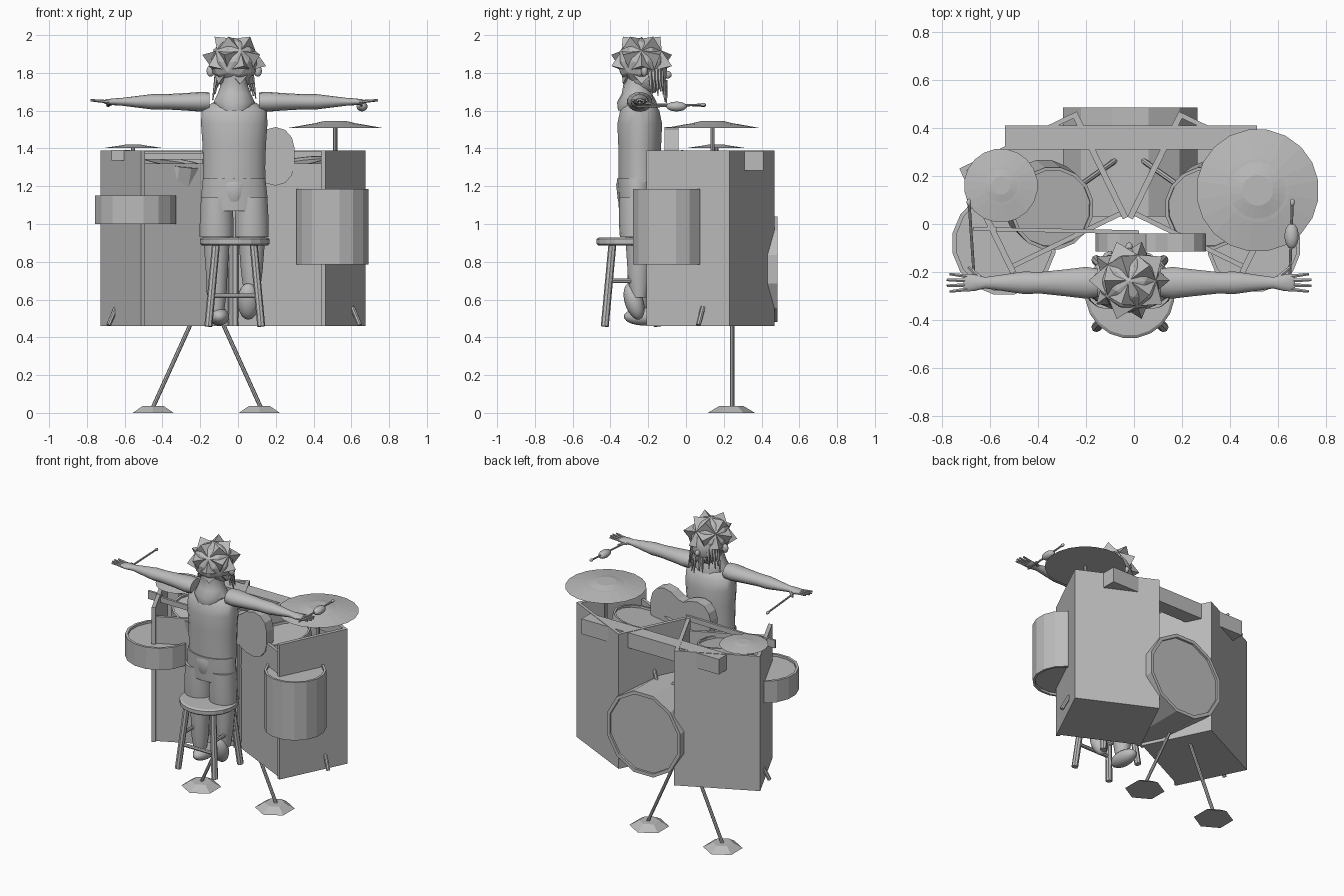
import bpy, bmesh, math, random
from mathutils import Vector

if "Cube" in bpy.data.objects:
    bpy.data.objects.remove(bpy.data.objects["Cube"])
random.seed(3)

grey = bpy.data.materials.new("plain grey")
grey.diffuse_color = (0.5, 0.5, 0.5, 1)
grey.use_nodes = True
grey.node_tree.nodes["Principled BSDF"].inputs["Base Color"].default_value = grey.diffuse_color
CX = -0.02  # symmetry plane of the set


def finish(name, bm, loc=(0, 0, 0), rot=(0, 0, 0), smooth=False):
    bmesh.ops.recalc_face_normals(bm, faces=bm.faces)
    for f in bm.faces:
        f.smooth = smooth
    if smooth:
        for e in bm.edges:
            e.smooth = len(e.link_faces) == 2 and e.calc_face_angle(0) < 0.8
    me = bpy.data.meshes.new(name)
    bm.to_mesh(me)
    bm.free()
    me.materials.append(grey)
    ob = bpy.data.objects.new(name, me)
    ob.location, ob.rotation_euler = loc, rot
    bpy.context.collection.objects.link(ob)
    return ob


def loft(name, rings, axis='Z', loc=(0, 0, 0), n=16, rot=(0, 0, 0), smooth=False):
    """Elliptic rings (t, ra, rb[, offset_a, offset_b]) strung along an axis."""
    bm = bmesh.new()
    loops = []
    for t, ra, rb, *o in rings:
        oa, ob = o if o else (0, 0)
        loop = []
        for i in range(n):
            w = 2 * math.pi * (i + 0.5) / n
            a, b = oa + ra * math.cos(w), ob + rb * math.sin(w)
            loop.append(bm.verts.new({'X': (t, a, b), 'Y': (a, t, b), 'Z': (a, b, t)}[axis]))
        loops.append(loop)
    for p, q in zip(loops, loops[1:]):
        for i in range(n):
            j = (i + 1) % n
            bm.faces.new((p[i], p[j], q[j], q[i]))
    bm.faces.new(loops[0])
    bm.faces.new(loops[-1])
    return finish(name, bm, loc, rot, smooth)


def box(name, size, loc, rot=(0, 0, 0)):
    bm = bmesh.new()
    bmesh.ops.create_cube(bm, size=1)
    bmesh.ops.scale(bm, vec=size, verts=bm.verts)
    return finish(name, bm, loc, rot)


def rod(name, p, q, r, r2=None, n=8):
    p, q = Vector(p), Vector(q)
    d = q - p
    bm = bmesh.new()
    bmesh.ops.create_cone(bm, cap_ends=True, segments=n, radius1=r,
                          radius2=r if r2 is None else r2, depth=d.length)
    return finish(name, bm, (p + q) / 2, d.to_track_quat('Z', 'Y').to_euler())


def ball(name, loc, size, rot=(0, 0, 0)):
    bm = bmesh.new()
    bmesh.ops.create_uvsphere(bm, u_segments=14, v_segments=9, radius=1)
    bmesh.ops.scale(bm, vec=size, verts=bm.verts)
    return finish(name, bm, loc, rot, True)


def drum(name, r, h, loc, axis='Z', n=16, rot=(0, 0, 0)):
    k = r * 0.92
    return loft(name, [(-h / 2 + .015, k, k), (-h / 2, k, k), (-h / 2, r, r), (h / 2, r, r),
                       (h / 2, k, k), (h / 2 - .015, k, k)], axis, loc, n, rot)


# Two open-topped cabinets, turned towards the player
for s, side in ((1, "right"), (-1, "left")):
    ang = -s * math.radians(26)
    c, sn = math.cos(ang), math.sin(ang)

    def part(name, size, u, v, z):
        u *= s
        box(side + "_cabinet_" + name, size,
            (-.026 + s * .35 + u * c - v * sn, .13 + u * sn + v * c, z), (0, 0, ang))
    part("bottom", (.535, .46, .02), 0, .01, .47)
    part("front", (.51, .02, .86), 0, -.218, .89)
    part("back", (.545, .02, .93), 0, .235, .925)
    part("inner_wall", (.025, .488, .93), -.26, 0, .925)
    part("outer_wall", (.025, .488, .93), .26, 0, .925)
    # tilted tom inside each cabinet, held from the bass drum
    drum(side + "_tom", .175, .26, (CX + s * .34, .08, 1.2), rot=(.12, s * -.15, 0))
    rod(side + "_tom_mount", (CX + s * .05, .27, 1.02), (CX + s * .22, .15, 1.24), .012)
    # splayed support leg with hexagonal foot
    rod(side + "_support_leg", (-.165 + s * .285, .245, .03), (-.165, .245, .66), .011)
    loft(side + "_support_foot", [(0, .125, .125), (.036, .065, .065)], loc=(-.168 + s * .281, .24, 0), n=6)
    # floor tom peg
    rod(side + "_peg", (CX + s * .665, .065, .465), (CX + s * .625, .09, .56), .013)

box("cross_bar", (1.05, .1, .105), (-.013, .36, 1.335))
drum("bass_drum", .29, .455, (-.015, .258, .76), 'Y', 12)
drum("floor_tom", .195, .40, (.5, -.09, .985))
drum("snare_drum", .218, .15, (-.542, -.08, 1.075))


# Cymbals on posts
def cymbal(name, x, y, z, r, h):
    loft(name, [(0, r, r), (h * .6, r * .52, r * .52), (h * .65, r * .46, r * .46),
                (h, r * .25, r * .25), (h, .01, .01)], loc=(x, y, z), n=20)
    rod(name + "_post", (x, y, 1.0), (x, y, z + h), .011)


cymbal("large_cymbal", .515, .14, 1.508, .256, .036)
cymbal("small_cymbal", -.555, .16, 1.403, .154, .018)

# Guitar standing on edge behind the player
bm = bmesh.new()
prof = [(.3, .04), (.285, .1), (.25, .14), (.2, .155), (.14, .14), (.09, .105), (.05, .095),
        (0, .115), (-.06, .125), (-.11, .11), (-.145, .07), (-.16, .02)]
pts = [(x, w) for x, w in prof] + [(x, -w) for x, w in reversed(prof)]
face = bm.faces.new([bm.verts.new((x, -.115, 1.358 + z)) for x, z in pts])
ext = bmesh.ops.extrude_face_region(bm, geom=[face])
bmesh.ops.translate(bm, vec=(0, .075, 0), verts=[v for v in ext["geom"] if isinstance(v, bmesh.types.BMVert)])
finish("guitar_body", bm)
box("guitar_neck", (.62, .016, .035), (-.29, -.028, 1.358), (0, 0, -.02))
box("guitar_head", (.1, .015, .055), (-.62, -.02, 1.365))

# Stool
SX, SY = -.017, -.29
loft("stool_seat", [(.885, .175, .175), (.895, .187, .187), (.92, .187, .187), (.928, .175, .175)],
     loc=(SX, SY, 0), n=20)
for i in (-1, 1):
    for j in (-1, 1):
        rod("stool_leg", (SX + i * .14, SY + j * .14, .458), (SX + i * .1, SY + j * .1, .89), .021)
    rod("stool_side_rung", (SX + i * .115, SY - .115, .7), (SX + i * .115, SY + .115, .7), .012)
    rod("stool_cross_rung", (SX - .12, SY + i * .12, .62), (SX + .12, SY + i * .12, .62), .012)

# Player: torso, shorts, legs
BY = -.245
loft("torso", [(1.22, .168, .112), (1.3, .166, .115), (1.42, .17, .115), (1.53, .178, .12),
               (1.6, .175, .105), (1.64, .12, .08), (1.66, .06, .06)], loc=(CX, BY, 0), n=20, smooth=True)
loft("shorts_waist", [(1.07, .175, .095), (1.15, .178, .1), (1.24, .168, .105)],
     loc=(CX, -.26, 0), n=18, smooth=True)
loft("shorts_seat", [(1.07, .03, .03), (1.12, .07, .06), (1.21, .09, .07), (1.235, .08, .06)],
     loc=(CX, -.3, 0), n=14, smooth=True)
for s, side in ((1, "right"), (-1, "left")):
    x = CX + s * .093
    loft(side + "_shorts_leg", [(.93, .092, .085), (1.0, .092, .09), (1.14, .085, .09)],
         loc=(x, -.265, 0), n=14, smooth=True)
    up = .08 if s > 0 else 0
    loft(side + "_leg", [(.53 + up, .04, .042), (.64 + up, .055, .06), (.76, .06, .062), (.95, .075, .075)],
         loc=(x, -.25, 0), n=12, smooth=True)
ball("left_shoe", (CX - .08, -.22, .51), (.055, .11, .048))
ball("right_shoe", (CX + .075, -.275, .59), (.058, .05, .1), (.3, 0, 0))

# Arms held out sideways, open hands
for s, side in ((1, "right"), (-1, "left")):
    def arm(t, ra, rb, oa=0, ob=0):
        return (s * t, ra, rb, oa, ob)
    loft(side + "_arm", [arm(.13, .06, .05), arm(.18, .068, .052), arm(.26, .058, .046), arm(.37, .046, .04),
                         arm(.44, .048, .04), arm(.52, .036, .03), arm(.6, .024, .02),
                         arm(.64, .034, .018), arm(.68, .038, .013), arm(.69, .03, .008)],
         'X', (CX, BY, 1.647), 14, smooth=True)
    for k in range(4):
        y = -.027 + k * .018
        rod(side + "_finger", (CX + s * .675, BY + y, 1.648),
            (CX + s * (.76 - .012 * (k in (0, 3))), BY + y * 1.35, 1.655), .009, .006, 6)
    rod(side + "_thumb", (CX + s * .62, BY + .02, 1.645), (CX + s * .67, BY + .065, 1.635), .011, .007, 6)

# Beaters
rod("left_drumstick", (CX - .645, -.24, 1.635), (CX - .668, .1, 1.628), .006)
ball("left_stick_tip", (CX - .668, .09, 1.628), (.01, .016, .01))
rod("right_drumstick", (CX + .668, -.26, 1.62), (CX + .68, .1, 1.632), .006)
ball("right_stick_tip", (CX + .68, .09, 1.632), (.01, .016, .01))
ball("shaker_bulb", (CX + .677, -.05, 1.622), (.03, .055, .026))

# Neck and collar, face, ears
loft("collar", [(1.6, .09, .1), (1.645, .112, .105), (1.69, .09, .08), (1.75, .068, .07), (1.8, .07, .08)],
     loc=(CX, -.26, 0), n=14, smooth=True)
ball("head", (CX, -.21, 1.81), (.098, .112, .125))
ball("nose", (CX, -.098, 1.79), (.016, .022, .02))
for s in (-1, 1):
    ball("ear", (CX + s * .125, -.22, 1.81), (.022, .018, .03))

# Spiky hair: every face of a ball pulled out to a point
bm = bmesh.new()
bmesh.ops.create_icosphere(bm, subdivisions=1, radius=.125)
tips = bmesh.ops.poke(bm, faces=bm.faces[:])["verts"]
for v in tips:
    v.co *= .172 / v.co.length
bmesh.ops.scale(bm, vec=(1, 1, .92), verts=bm.verts)
finish("spiky_hair", bm, (CX, -.235, 1.866))
bm = bmesh.new()
bmesh.ops.create_icosphere(bm, subdivisions=2, radius=.128)
finish("hair_base", bm, (CX, -.24, 1.858))

# Hanging strands and beard
for i in range(16):
    a = math.pi * (i + .5) / 16
    x, y = math.cos(a) * .1, -.2 + math.sin(a) * .09
    z = 1.69 + random.uniform(-.05, .05)
    rod("hair_strand", (CX + x * .9, y, 1.82 if abs(x) > .05 else 1.76), (CX + x * 1.15, y + .01, z), .013, .003, 5)
